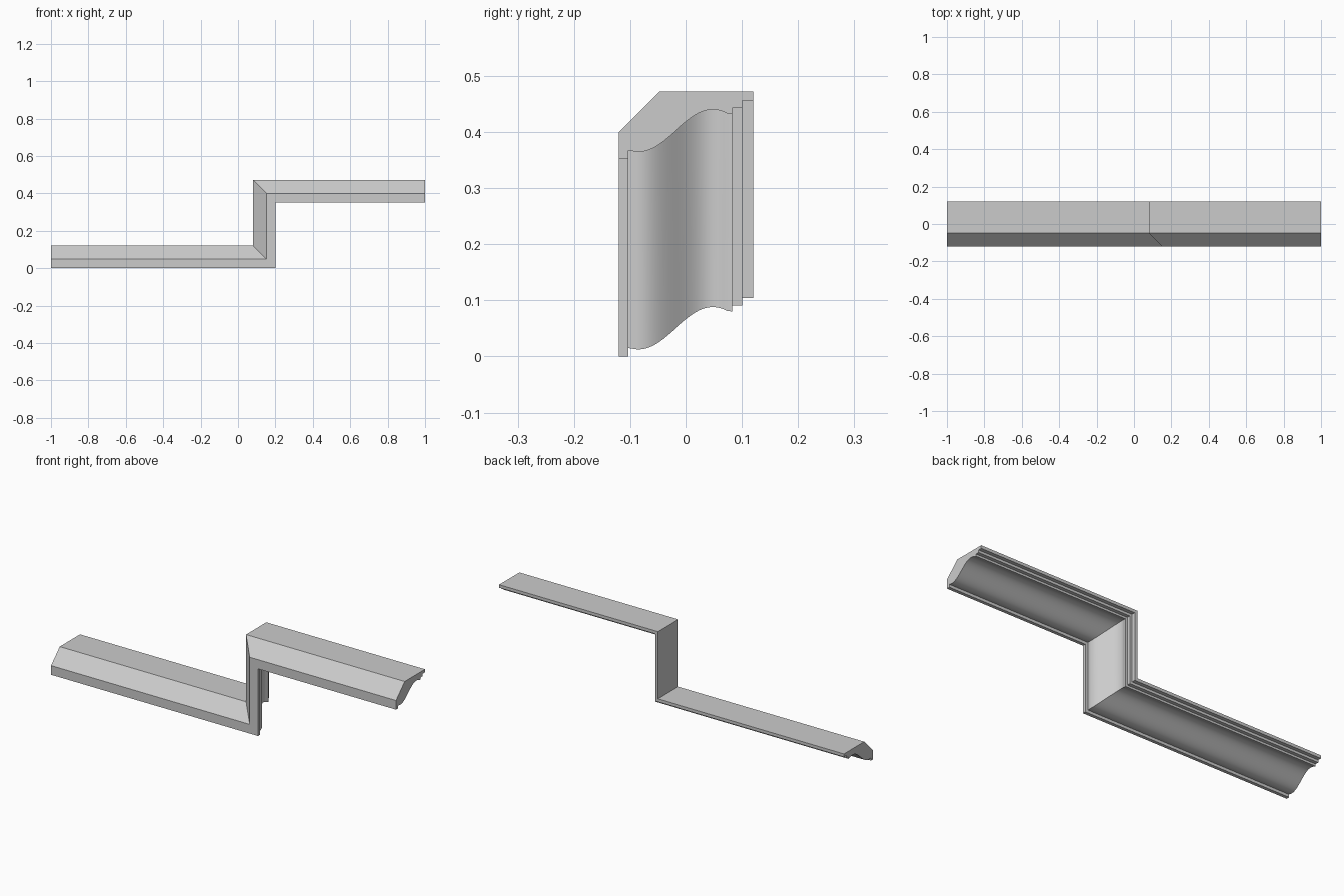
import bpy, bmesh, math

if "Cube" in bpy.data.objects:
    bpy.data.objects.remove(bpy.data.objects["Cube"])

RISE = 0.352      # height of the step
STEP_X = 0.2      # where the lower edge turns upward
N = 24            # segments in the ogee curve


def ogee(y):
    t = (y + 0.085) / 0.133
    return 0.0125 + 0.03775 * (1 - math.cos(math.pi * t))


# Cross-section (y, height): front fillet, ogee, back steps, flat top, chamfer
profile = [(-0.12, 0.0), (-0.103, 0.0), (-0.103, 0.0148)]
for i in range(N + 1):
    y = -0.098 + 0.172 * i / N
    profile.append((y, ogee(y)))
profile += [(0.083, 0.08), (0.083, 0.091), (0.101, 0.091), (0.101, 0.104),
            (0.12, 0.104), (0.12, 0.12), (-0.048, 0.12), (-0.12, 0.048)]

# Sweep along the stepped path; the height offset gives exact mitres
stations = [lambda h: (-1.0, h),
            lambda h: (STEP_X - h, h),
            lambda h: (STEP_X - h, RISE + h),
            lambda h: (1.0, RISE + h)]
bm = bmesh.new()
rings = []
for place in stations:
    ring = []
    for y, h in profile:
        x, z = place(h)
        ring.append(bm.verts.new((x, y, z)))
    rings.append(ring)

n = len(profile)
for a, b in zip(rings, rings[1:]):
    for i in range(n):
        j = (i + 1) % n
        bm.faces.new((a[i], a[j], b[j], b[i]))

# End caps
bm.faces.new(rings[0])
bm.faces.new(rings[-1])
bmesh.ops.recalc_face_normals(bm, faces=bm.faces[:])

mesh = bpy.data.meshes.new("stepped_cornice_moulding")
bm.to_mesh(mesh)
bm.free()
obj = bpy.data.objects.new("stepped_cornice_moulding", mesh)
# Centre the model height on the ground plane and shade the ogee smooth
bpy.context.collection.objects.link(obj)
bpy.context.view_layer.objects.active = obj
obj.select_set(True)
bpy.ops.object.shade_smooth_by_angle(angle=math.radians(25))
